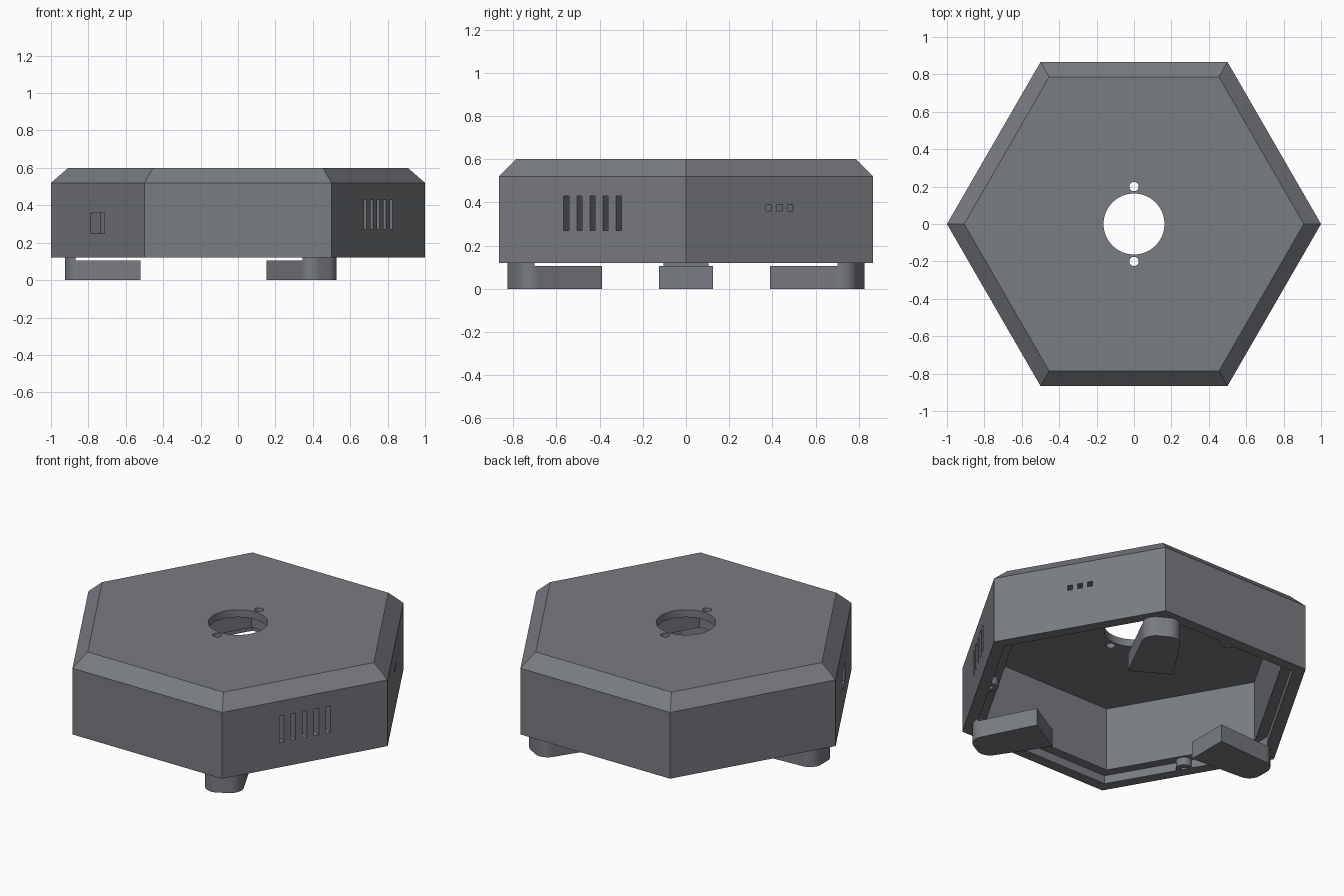
import bpy, bmesh
from math import sin, cos, pi, radians, sqrt
from mathutils import Matrix

if "Cube" in bpy.data.objects:
    bpy.data.objects.remove(bpy.data.objects["Cube"])

APOTHEM = sqrt(3) / 2

# Dark grey plastic for all parts
plastic = bpy.data.materials.new("dark_grey_plastic")
plastic.diffuse_color = (0.19, 0.20, 0.22, 1)
plastic.use_nodes = True
plastic.node_tree.nodes["Principled BSDF"].inputs["Base Color"].default_value = plastic.diffuse_color


def add_loft(bm, rings):
    """Closed solid through a stack of rings with equal point counts."""
    loops = [[bm.verts.new(p) for p in ring] for ring in rings]
    n = len(loops[0])
    for a, b in zip(loops, loops[1:]):
        for i in range(n):
            j = (i + 1) % n
            bm.faces.new((a[i], a[j], b[j], b[i]))
    bm.faces.new(loops[0][::-1])
    bm.faces.new(loops[-1])


def ring(r, z, n=6, x=0, y=0):
    return [(x + r * cos(2 * pi * i / n), y + r * sin(2 * pi * i / n), z) for i in range(n)]


def prism(outline, z0, z1):
    return [[(x, y, z) for x, y in outline] for z in (z0, z1)]


def make(name, *solids, rot=0):
    bm = bmesh.new()
    for rings in solids:
        add_loft(bm, rings)
    bmesh.ops.recalc_face_normals(bm, faces=bm.faces)
    bm.transform(Matrix.Rotation(radians(rot), 4, 'Z'))
    me = bpy.data.meshes.new(name)
    bm.to_mesh(me)
    bm.free()
    me.materials.append(plastic)
    ob = bpy.data.objects.new(name, me)
    bpy.context.collection.objects.link(ob)
    return ob


def activate(ob):
    bpy.ops.object.select_all(action='DESELECT')
    ob.select_set(True)
    bpy.context.view_layer.objects.active = ob


def cut(ob, cutter):
    cutter.hide_render = True
    activate(ob)
    mod = ob.modifiers.new("cut", 'BOOLEAN')
    mod.operation, mod.solver, mod.object = 'DIFFERENCE', 'EXACT', cutter
    bpy.ops.object.modifier_apply(modifier=mod.name)
    bpy.data.objects.remove(cutter)


def wall_slots(offsets, width, z0, z1, depth=0.06):
    """Boxes sunk into the +x side wall, spaced along y."""
    x0, x1, w = APOTHEM - depth, APOTHEM + 0.05, width / 2
    return [prism([(x0, o - w), (x1, o - w), (x1, o + w), (x0, o + w)], z0, z1) for o in offsets]


# Hexagonal shell with chamfered top
shell = make("housing", [ring(1, 0.12), ring(1, 0.52), ring(0.908, 0.60)])

# Hollow inside with a stepped recess for the base plate
cut(shell, make("cavity_cutter", [ring(0.925, 0.05), ring(0.925, 0.17),
                                  ring(0.86, 0.17), ring(0.86, 0.555)]))

# Centre opening and two screw holes in the top
cut(shell, make("top_hole_cutter",
                [ring(0.163, 0.5, 64), ring(0.163, 0.7, 64)],
                *[[ring(0.025, z, 24, 0, y) for z in (0.5, 0.7)] for y in (-0.2, 0.2)]))

# Vent slots, indicator windows and cable port in the side walls
cut(shell, make("vent_cutter", *wall_slots([i * 0.07 for i in range(-2, 3)], 0.028, 0.27, 0.43), rot=-30))
cut(shell, make("indicator_cutter", *wall_slots([-0.058, 0, 0.058], 0.03, 0.36, 0.39), rot=30))
cut(shell, make("port_cutter", *wall_slots([0], 0.15, 0.25, 0.36), rot=210))

# Screw bosses at the middle of three walls
for k, ang in enumerate((90, 210, 330)):
    boss = make(f"screw_boss_{k + 1}", [ring(0.045, z, 32, 0.80) for z in (0.122, 0.175)], rot=ang)
    cut(boss, make("boss_hole_cutter", [ring(0.016, z, 16, 0.80) for z in (0.1, 0.16)], rot=ang))
    activate(boss)
    bpy.ops.object.shade_smooth_by_angle(angle=radians(30))

# Feet: tapered bar with a rounded outer end and a lug up into the housing
R, W_IN, W_OUT, TIP = 0.075, 0.125, 0.106, 0.925


def rounded_end(start, n=12):
    """Outer end outline: two filleted corners, beginning at the given angle."""
    angles = [start + (pi / 2 - start) * i / n for i in range(n + 1)]
    upper = [(TIP - R + R * sin(pi / 2 - a), W_OUT - R + R * cos(pi / 2 - a)) for a in angles]
    upper = [(x, y) for x, y in upper]
    return [(x, -y) for x, y in upper[::-1]] + upper


bar = [(0.52, -W_IN)] + rounded_end(0) + [(0.52, W_IN)]
lug = [p for p in rounded_end(0) if p[0] > 0.866]
for k, ang in enumerate((60, 180, 300)):
    foot = make(f"foot_{k + 1}", prism(bar, 0, 0.106), prism(lug, 0.106, 0.17), rot=ang)
    activate(foot)
    bpy.ops.object.shade_smooth_by_angle(angle=radians(30))
